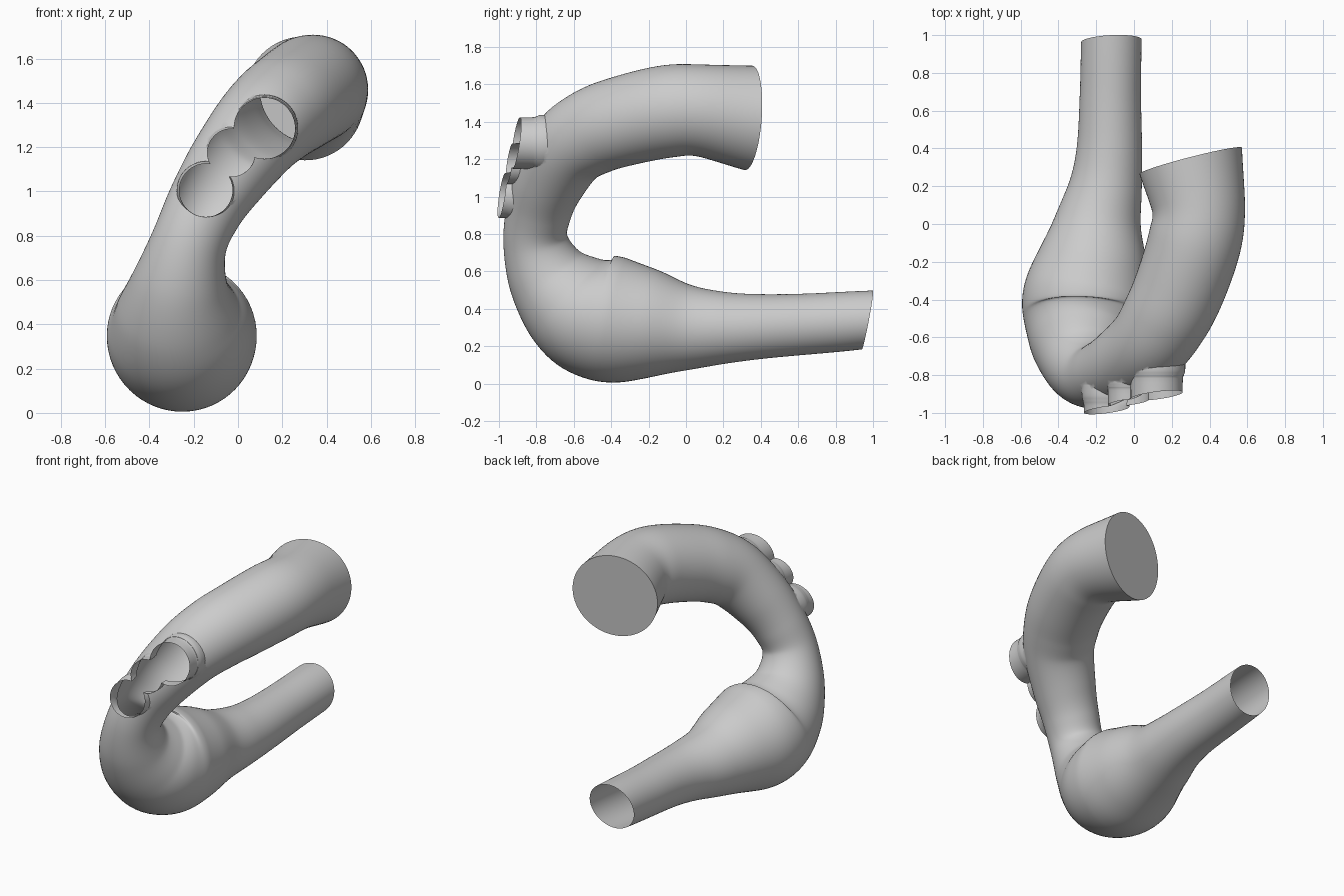
import bpy, bmesh, math
from mathutils import Vector

if "Cube" in bpy.data.objects:
    bpy.data.objects.remove(bpy.data.objects["Cube"])


def catmull(a, b, c, d, t):
    return 0.5 * (2*b + (c-a)*t + (2*a-5*b+4*c-d)*t*t + (3*b-a-3*c+d)*t**3)


def sweep(name, stations, start=None, end=None, steps=8, sides=64):
    """Closed round tube through (x, y, z, radius) stations."""
    k = [Vector(s) for s in stations]
    k = [2*k[0] - k[1]] + k + [2*k[-1] - k[-2]]
    path = [catmull(*k[i:i+4], j/steps) for i in range(len(k)-3) for j in range(steps)]
    path.append(k[-2])
    pts = [p.to_3d() for p in path]
    last = len(pts) - 1
    tan = [(pts[min(i+1, last)] - pts[max(i-1, 0)]).normalized() for i in range(last+1)]
    # Ease the given end-plane directions into the path
    for d, order in ((start, range(steps)), (end, range(last, last-steps, -1))):
        if d:
            for n, i in enumerate(order):
                tan[i] = tan[i].lerp(Vector(d).normalized(), 1 - n/steps).normalized()
    bm = bmesh.new()
    rings = []
    for p, c, t in zip(path, pts, tan):
        u = (Vector((1, 0, 0)) - t*t.x).normalized()
        v = t.cross(u)
        rings.append([bm.verts.new(c + p.w*(u*math.cos(a) + v*math.sin(a)))
                      for a in (2*math.pi*q/sides for q in range(sides))])
    for r, s in zip(rings, rings[1:]):
        for q in range(sides):
            n = (q+1) % sides
            bm.faces.new((r[q], r[n], s[n], s[q]))
    bm.faces.new(rings[0][::-1])
    bm.faces.new(rings[-1])
    bmesh.ops.recalc_face_normals(bm, faces=bm.faces)
    me = bpy.data.meshes.new(name)
    bm.to_mesh(me)
    bm.free()
    ob = bpy.data.objects.new(name, me)
    bpy.context.collection.objects.link(ob)
    return ob


# Main curved vessel: narrow lower tube, bulb, neck, wide upper arch
vessel = sweep("curved_vessel", [
    (-.12, .97, .34, .16), (-.125, .68, .32, .162), (-.13, .4, .305, .173),
    (-.15, .2, .298, .193), (-.19, 0, .30, .232), (-.22, -.2, .32, .296),
    (-.25, -.38, .34, .337), (-.26, -.52, .375, .325), (-.27, -.645, .465, .277),
    (-.26, -.75, .60, .215), (-.22, -.805, .77, .172), (-.15, -.785, .93, .176),
    (-.05, -.73, 1.09, .196), (.08, -.625, 1.26, .218), (.17, -.49, 1.35, .233),
    (.245, -.33, 1.405, .241), (.32, -.1, 1.455, .247), (.342, .08, 1.46, .246),
    (.30, .335, 1.42, .28)],
    start=(.05, -1, .19), end=(-.25, .97, -.07))

# Three flared branch stubs on the front, merged into the vessel
for x, z, y, r in ((.12, 1.285, -.80, .138), (-.03, 1.175, -.86, .108),
                   (-.145, 1.005, -.935, .12)):
    stub = sweep("branch_stub", [
        (x, y+.16, z, r*1.08), (x, y+.04, z, r*1.1), (x, y, z, r*1.05),
        (x, y-.04, z, r), (x, -1.12, z, r)], steps=5, sides=48)
    mod = vessel.modifiers.new("join", 'BOOLEAN')
    mod.operation, mod.solver, mod.object = 'UNION', 'EXACT', stub
    bpy.context.view_layer.objects.active = vessel
    bpy.ops.object.modifier_apply(modifier=mod.name)
    bpy.data.objects.remove(stub)

# Slice the stubs open along one slanted plane and open the narrow tube end
bm = bmesh.new()
bm.from_mesh(vessel.data)
bmesh.ops.bisect_plane(bm, geom=bm.verts[:] + bm.edges[:] + bm.faces[:], dist=1e-5,
                       plane_co=(0, -1.114, 0), plane_no=(-.13, 1, -.148), clear_inner=True)
caps = [f for f in bm.faces if f.calc_center_median().y > .9
        and f.normal.y > .9]
bmesh.ops.delete(bm, geom=caps, context='FACES')
bm.to_mesh(vessel.data)
bm.free()

bpy.ops.object.select_all(action='DESELECT')
vessel.select_set(True)
bpy.context.view_layer.objects.active = vessel
bpy.ops.object.shade_smooth_by_angle(angle=math.radians(40))
